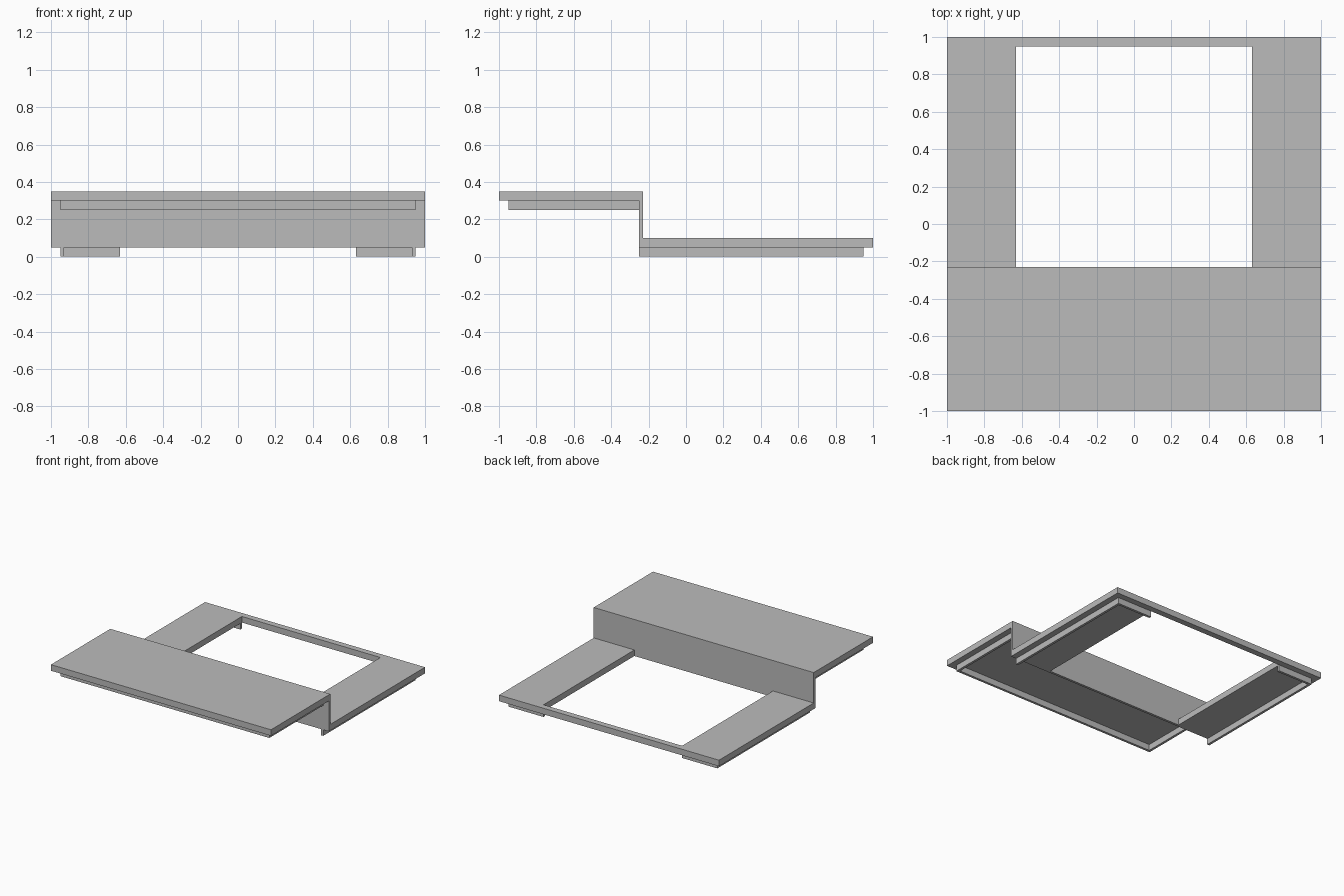
import bpy
import bmesh
from mathutils import Vector

cube = bpy.data.objects.get("Cube")
if cube:
    bpy.data.objects.remove(cube)

grey = bpy.data.materials.new("plain grey")
grey.use_nodes = True
colour = (0.5, 0.5, 0.5, 1)
grey.diffuse_color = colour
grey.node_tree.nodes["Principled BSDF"].inputs["Base Color"].default_value = colour


def extrude_profile(name, points, depth):
    """Fill a 3D outline and extrude it along the depth vector."""
    bm = bmesh.new()
    face = bm.faces.new([bm.verts.new(p) for p in points])
    result = bmesh.ops.extrude_face_region(bm, geom=[face], use_keep_orig=True)
    moved = [v for v in result["geom"] if isinstance(v, bmesh.types.BMVert)]
    bmesh.ops.translate(bm, verts=moved, vec=Vector(depth))
    bmesh.ops.recalc_face_normals(bm, faces=bm.faces)
    mesh = bpy.data.meshes.new(name)
    bm.to_mesh(mesh)
    bm.free()
    mesh.materials.append(grey)
    obj = bpy.data.objects.new(name, mesh)
    bpy.context.collection.objects.link(obj)
    return obj


def flat_outline(points, z):
    return [(x, y, z) for x, y in points]


SHEET = 0.05      # plate thickness and lip height
LIP = 0.02        # lip and riser thickness
EDGE = 0.95       # outer edge of the lips
HOLE = 0.63       # half width of the opening
BACK = -0.23      # rear face of the riser
FRONT = BACK - LIP
INNER = EDGE - LIP

# Raised front plate with its riser, an L profile run across the width
step = [(-1, 0.30), (-1, 0.35), (BACK, 0.35), (BACK, SHEET),
        (FRONT, SHEET), (FRONT, 0.30)]
extrude_profile("upper_plate_and_riser", [(-1, y, z) for y, z in step], (2, 0, 0))

# Lower plate, U shaped around the opening
half = [(1, BACK), (1, 1)]
opening = [(HOLE, BACK), (HOLE, EDGE)]
outline = half + [(-x, y) for x, y in reversed(half)]
outline += [(-x, y) for x, y in opening] + opening[::-1]
extrude_profile("lower_plate", flat_outline(outline, SHEET), (0, 0, SHEET))

# Lip under the raised plate: front and both sides
outer = [(-EDGE, FRONT), (-EDGE, -EDGE), (EDGE, -EDGE), (EDGE, FRONT)]
inner = [(INNER, FRONT), (INNER, -INNER), (-INNER, -INNER), (-INNER, FRONT)]
extrude_profile("upper_lip", flat_outline(outer + inner, 0.25), (0, 0, SHEET))

# Lips under the lower plate: outer side and rear corner, left and right
corner = [(EDGE, FRONT), (EDGE, EDGE), (HOLE, EDGE),
          (HOLE, INNER), (INNER, INNER), (INNER, FRONT)]
for side, sign in (("left", 1), ("right", -1)):
    points = [(sign * x, y) for x, y in corner]
    extrude_profile(side + "_lower_lip", flat_outline(points, 0), (0, 0, SHEET))
